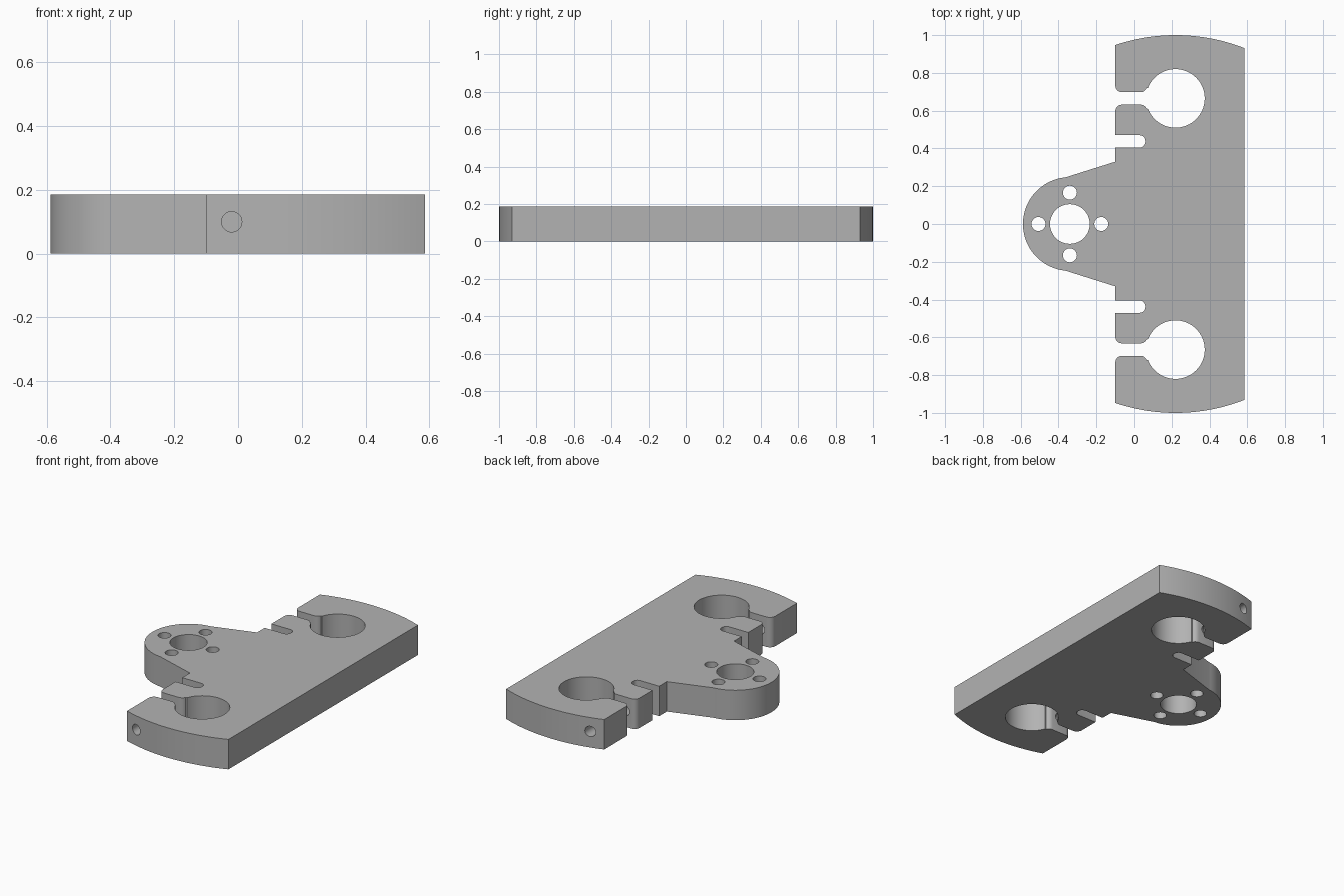
import bpy, bmesh
from math import pi, cos, sin, atan2, asin
from mathutils import Matrix

cube = bpy.data.objects.get("Cube")
if cube:
    bpy.data.objects.remove(cube)

HEIGHT = 0.186
BOSS_X, BOSS_R = -0.34, 0.248      # rounded motor boss
BORE_X, BORE_Y, BORE_R = 0.22, 0.665, 0.155   # clamp bores
LEFT, RIGHT = -0.10, 0.586

grey = bpy.data.materials.new("plain grey")
grey.use_nodes = True
grey.diffuse_color = (0.45, 0.45, 0.45, 1)
grey.node_tree.nodes["Principled BSDF"].inputs["Base Color"].default_value = grey.diffuse_color


def arc(cx, cy, r, a0, a1, n):
    return [(cx + r * cos(a0 + (a1 - a0) * i / n), cy + r * sin(a0 + (a1 - a0) * i / n))
            for i in range(n + 1)]


def new_object(name, bm):
    bmesh.ops.recalc_face_normals(bm, faces=bm.faces)
    mesh = bpy.data.meshes.new(name)
    bm.to_mesh(mesh)
    bm.free()
    ob = bpy.data.objects.new(name, mesh)
    bpy.context.collection.objects.link(ob)
    mesh.materials.append(grey)
    return ob


# Half outline, from the boss tip round to the flat right edge
half = arc(BOSS_X, 0, BOSS_R, pi, pi * 0.53, 24)
half += [(LEFT, 0.33), (LEFT, 0.405)]
# Nut slot with rounded inner corners
half += arc(0.03, 0.435, 0.03, -pi / 2, 0, 6) + arc(0.03, 0.44, 0.03, 0, pi / 2, 6)
half += [(LEFT, 0.47)]
# Clamp slot, opening into the round bore
half += arc(LEFT + 0.035, 0.597, 0.035, pi, pi / 2, 6)
half += arc(0.035, 0.597, 0.035, pi / 2, pi / 8, 5)
a = asin(0.055 / BORE_R)
half += arc(BORE_X, BORE_Y, BORE_R, pi + a, 3 * pi - a, 56)
half += arc(0.035, 0.733, 0.035, -pi / 8, -pi / 2, 5)
half += arc(LEFT + 0.035, 0.733, 0.035, -pi / 2, -pi, 6)
# Curved end
half += arc(BORE_X, 0, 1.0, atan2(0.947, LEFT - BORE_X), atan2(0.931, RIGHT - BORE_X), 24)

# Mirror the outline and extrude it into the plate
outline = half + [(x, -y) for x, y in reversed(half[1:])]
bm = bmesh.new()
face = bm.faces.new([bm.verts.new((x, y, 0)) for x, y in outline])
ext = bmesh.ops.extrude_face_region(bm, geom=[face])
top = [v for v in ext["geom"] if isinstance(v, bmesh.types.BMVert)]
bmesh.ops.translate(bm, verts=top, vec=(0, 0, HEIGHT))
plate = new_object("mounting_plate", bm)

# Drills for the boss holes and the clamp screws
drills = bmesh.new()


def drill(x, y, z, r, depth, sides, sideways=False):
    turn = Matrix.Rotation(pi / 2, 4, 'X') if sideways else Matrix()
    bmesh.ops.create_cone(drills, cap_ends=True, segments=sides, radius1=r, radius2=r,
                          depth=depth, matrix=Matrix.Translation((x, y, z)) @ turn)


drill(BOSS_X, 0, 0.1, 0.105, 0.5, 48)
for i in range(4):
    drill(BOSS_X + 0.166 * cos(i * pi / 2), 0.166 * sin(i * pi / 2), 0.1, 0.037, 0.5, 28)
for side in (-1, 1):
    drill(-0.02, side * 0.74, 0.1, 0.032, 0.6, 28, True)
cutter = new_object("drill_cutter", drills)
cutter.hide_render = True
cutter.hide_set(True)

cut = plate.modifiers.new("holes", 'BOOLEAN')
cut.object = cutter
cut.solver = 'EXACT'
bpy.context.view_layer.objects.active = plate
plate.select_set(True)
bpy.ops.object.modifier_apply(modifier=cut.name)
bpy.data.objects.remove(cutter)
bpy.ops.object.shade_smooth_by_angle(angle=pi / 6)
